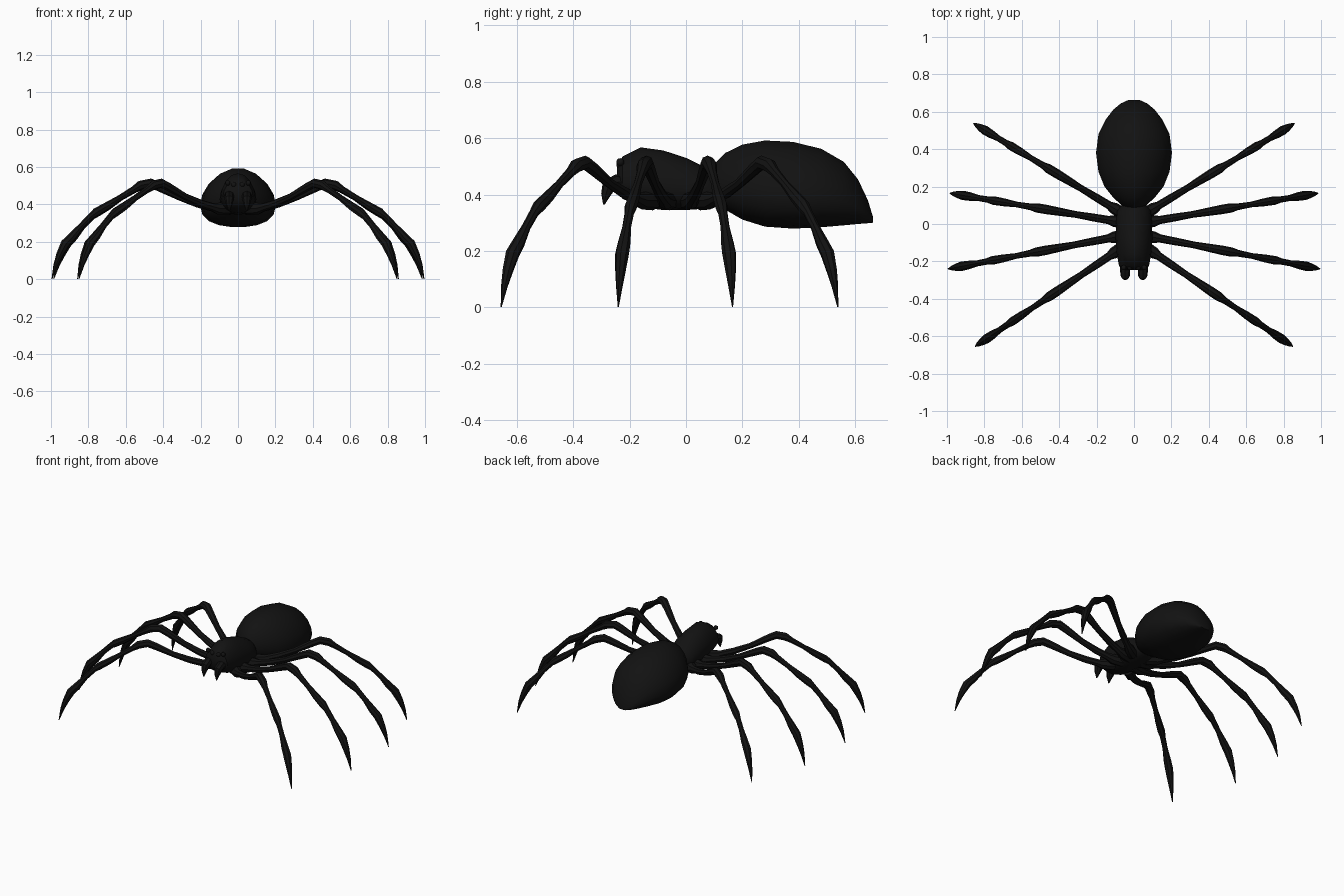
import bpy, bmesh, math
from mathutils import Vector

if "Cube" in bpy.data.objects:
    bpy.data.objects.remove(bpy.data.objects["Cube"])

black = bpy.data.materials.new("black")
black.diffuse_color = (0.006, 0.006, 0.006, 1)
black.use_nodes = True
black.node_tree.nodes["Principled BSDF"].inputs["Base Color"].default_value = black.diffuse_color


def loft(name, rings, n, sag=0.0):
    """Skin elliptical rings (centre, half-width vector, half-height vector)."""
    bm = bmesh.new()
    loops = []
    for c, u, v in rings:
        loop = []
        for i in range(n):
            a = 2 * math.pi * i / n
            ca, sa = math.cos(a), math.sin(a)
            loop.append(bm.verts.new(c + u * ca + v * (sa - sag * ca * ca)))
        loops.append(loop)
    for a, b in zip(loops, loops[1:]):
        for i in range(n):
            j = (i + 1) % n
            bm.faces.new((a[i], a[j], b[j], b[i]))
    bm.faces.new(loops[0])
    bm.faces.new(loops[-1])
    bmesh.ops.recalc_face_normals(bm, faces=bm.faces)
    me = bpy.data.meshes.new(name)
    bm.to_mesh(me)
    bm.free()
    me.materials.append(black)
    ob = bpy.data.objects.new(name, me)
    bpy.context.collection.objects.link(ob)
    bpy.context.view_layer.objects.active = ob
    ob.select_set(True)
    bpy.ops.object.shade_smooth_by_angle(angle=math.radians(40))
    ob.select_set(False)
    return ob


def body(name, sections, n, sag):
    """Sections along y: (y, bottom z, top z, half width)."""
    return loft(name, [(Vector((0, y, (b + t) / 2)), Vector((w, 0, 0)),
                        Vector((0, 0, (t - b) / 2))) for y, b, t, w in sections], n, sag)


def tube(name, pts, radii, side, n=8):
    """Tapered tube along a path lying in a vertical plane."""
    rings = []
    for i, p in enumerate(pts):
        t = (pts[min(i + 1, len(pts) - 1)] - pts[max(i - 1, 0)]).normalized()
        rings.append((p, side * radii[i], side.cross(t).normalized() * radii[i]))
    return loft(name, rings, n)


# Abdomen
body("abdomen", [
    (0.075, 0.40, 0.45, 0.025), (0.10, 0.375, 0.51, 0.065), (0.14, 0.345, 0.55, 0.11),
    (0.20, 0.31, 0.58, 0.158), (0.28, 0.285, 0.595, 0.19), (0.38, 0.278, 0.59, 0.203),
    (0.48, 0.283, 0.565, 0.19), (0.56, 0.29, 0.518, 0.15), (0.61, 0.295, 0.455, 0.112),
    (0.645, 0.298, 0.38, 0.07), (0.663, 0.30, 0.32, 0.03)], 18, 0.25)

# Head and thorax in one piece
body("cephalothorax", [
    (-0.245, 0.42, 0.495, 0.055), (-0.225, 0.385, 0.535, 0.08), (-0.16, 0.355, 0.567, 0.092),
    (-0.08, 0.345, 0.556, 0.098), (0.0, 0.345, 0.53, 0.097), (0.07, 0.35, 0.495, 0.09),
    (0.12, 0.365, 0.465, 0.05)], 16, 0.2)

# Legs: (distance from hip, height, radius), shared by all eight
leg_profile = [
    (-0.06, 0.378, 0.034), (0.01, 0.378, 0.031), (0.04, 0.385, 0.022), (0.12, 0.405, 0.021),
    (0.22, 0.441, 0.018), (0.33, 0.494, 0.023), (0.375, 0.513, 0.025), (0.43, 0.502, 0.025),
    (0.465, 0.48, 0.018), (0.54, 0.436, 0.015), (0.61, 0.392, 0.021), (0.67, 0.358, 0.023),
    (0.70, 0.335, 0.017), (0.75, 0.285, 0.016), (0.80, 0.228, 0.023), (0.838, 0.19, 0.025),
    (0.868, 0.13, 0.019), (0.89, 0.075, 0.012), (0.91, 0.002, 0.002)]
# Hip y, foot x, foot y for each leg pair
pairs = [("front", -0.15, 0.85, -0.655), ("mid_front", -0.07, 0.995, -0.24),
         ("mid_rear", 0.015, 0.985, 0.165), ("rear", 0.08, 0.858, 0.538)]
for label, hy, fx, fy in pairs:
    for s, lr in ((1, "right"), (-1, "left")):
        hip = Vector((s * 0.1, hy, 0))
        d = (Vector((s * fx, fy, 0)) - hip) / 0.91
        side = Vector((-d.y, d.x, 0)).normalized()
        tube(f"{label}_leg_{lr}", [hip + d * r + Vector((0, 0, z)) for r, z, _ in leg_profile],
             [p[2] for p in leg_profile], side)

# Jaws with fangs, and eyes
for s, lr in ((1, "right"), (-1, "left")):
    x = s * 0.047
    jaw = [(-0.20, 0.44, 0.026), (-0.245, 0.445, 0.027), (-0.275, 0.43, 0.026),
           (-0.284, 0.40, 0.017), (-0.291, 0.365, 0.003)]
    tube(f"jaw_{lr}", [Vector((x, y, z)) for y, z, _ in jaw], [p[2] for p in jaw],
         Vector((1, 0, 0)))
    for k, (ex, ez) in enumerate(((0.022, 0.505), (0.055, 0.515))):
        bpy.ops.mesh.primitive_uv_sphere_add(segments=10, ring_count=6, radius=0.014,
                                             location=(s * ex, -0.233, ez))
        eye = bpy.context.object
        eye.name = f"eye_{k + 1}_{lr}"
        eye.data.materials.append(black)
        bpy.ops.object.shade_smooth()
        eye.select_set(False)
